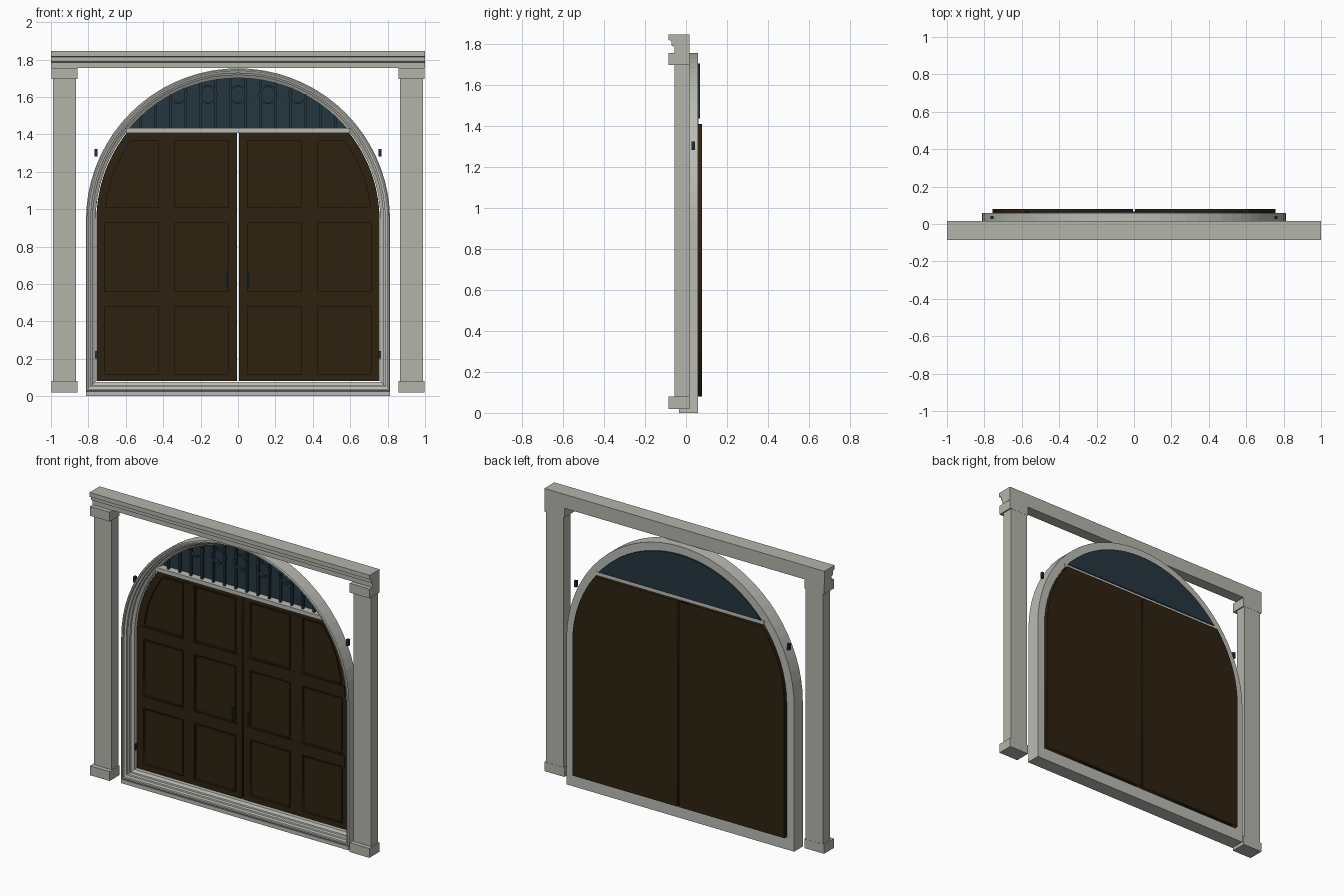
import bpy, bmesh, math

if "Cube" in bpy.data.objects:
    bpy.data.objects.remove(bpy.data.objects["Cube"])

SPRING = 0.94      # height where the arch starts
SEG = 36           # arch segments


def material(name, rgb):
    m = bpy.data.materials.new(name)
    m.diffuse_color = (*rgb, 1)
    m.use_nodes = True
    m.node_tree.nodes["Principled BSDF"].inputs["Base Color"].default_value = m.diffuse_color
    return m


STONE = material("column stone", (0.45, 0.46, 0.41))
TRIM = material("arch stone", (0.50, 0.50, 0.46))
WOOD = material("dark wood", (0.027, 0.016, 0.005))
IRON = material("blue iron", (0.018, 0.038, 0.050))
METAL = material("dark metal", (0.012, 0.030, 0.042))


def add_object(name, mesh, mat):
    ob = bpy.data.objects.new(name, mesh)
    bpy.context.collection.objects.link(ob)
    mesh.materials.clear()
    mesh.materials.append(mat)
    return ob


def plate(name, loops, y0, y1, mat):
    """Flat plate in the xz plane; loops after the first are holes."""
    cu = bpy.data.curves.new(name, 'CURVE')
    cu.dimensions = '2D'
    cu.fill_mode = 'BOTH'
    cu.extrude = (y1 - y0) / 2
    for pts in loops:
        s = cu.splines.new('POLY')
        s.points.add(len(pts) - 1)
        for p, (x, z) in zip(s.points, pts):
            p.co = (x, z, 0, 1)
        s.use_cyclic_u = True
    tmp = bpy.data.objects.new(name + "_curve", cu)
    bpy.context.collection.objects.link(tmp)
    dg = bpy.context.evaluated_depsgraph_get()
    me = bpy.data.meshes.new_from_object(tmp.evaluated_get(dg))
    bpy.data.objects.remove(tmp)
    for v in me.vertices:
        x, z, d = v.co
        v.co = (x, (y0 + y1) / 2 - d, z)
    bm = bmesh.new()
    bm.from_mesh(me)
    bmesh.ops.remove_doubles(bm, verts=bm.verts, dist=1e-5)
    bmesh.ops.recalc_face_normals(bm, faces=bm.faces)
    bm.to_mesh(me)
    bm.free()
    return add_object(name, me, mat)


def box(name, x0, x1, y0, y1, z0, z1, mat):
    bm = bmesh.new()
    bmesh.ops.create_cube(bm, size=1)
    for v in bm.verts:
        v.co = ((x0 + x1) / 2 + v.co.x * (x1 - x0),
                (y0 + y1) / 2 + v.co.y * (y1 - y0),
                (z0 + z1) / 2 + v.co.z * (z1 - z0))
    me = bpy.data.meshes.new(name)
    bm.to_mesh(me)
    bm.free()
    return add_object(name, me, mat)


def loft(name, rings, mat, closed):
    """Skin equal rings of points; closed joins last to first, else caps."""
    bm = bmesh.new()
    vs = [[bm.verts.new(p) for p in r] for r in rings]
    n = len(rings[0])
    for i in range(len(vs) if closed else len(vs) - 1):
        a, b = vs[i], vs[(i + 1) % len(vs)]
        for j in range(n):
            k = (j + 1) % n
            bm.faces.new((a[j], a[k], b[k], b[j]))
    if not closed:
        bm.faces.new(vs[0])
        bm.faces.new(vs[-1])
    bmesh.ops.recalc_face_normals(bm, faces=bm.faces)
    me = bpy.data.meshes.new(name)
    bm.to_mesh(me)
    bm.free()
    return add_object(name, me, mat)


def arch_x(z, r):
    return r if z <= SPRING else math.sqrt(max(r * r - (z - SPRING) ** 2, 0))


def arched_rect(side, x0, x1, z0, z1, r):
    """Rectangle whose outer edge is trimmed by the arch of radius r."""
    zs = [z0, z1]
    if arch_x(z1, r) < x1:
        start = max(z0, SPRING)
        zs = sorted({z0, *(start + (z1 - start) * i / 14 for i in range(15))})
    pts = [(x0, z0)] + [(min(x1, arch_x(z, r)), z) for z in zs] + [(x0, z1)]
    return [(side * x, z) for x, z in pts]


# Lintel with stepped front
steps = [(0.017, 1.755), (-0.056, 1.755), (-0.056, 1.785), (-0.07, 1.79),
         (-0.07, 1.813), (-0.085, 1.817), (-0.085, 1.845), (0.017, 1.845)]
loft("lintel", [[(x, y, z) for y, z in steps] for x in (-1, 1)], STONE, False)

# Columns with capitals and bases
for s, tag in ((-1, "left"), (1, "right")):
    def pair(a, b):
        return sorted((s * a, s * b))
    box(tag + "_column", *pair(0.865, 0.99), -0.056, 0.016, 0.08, 1.695, STONE)
    box(tag + "_capital", *pair(0.857, 0.998), -0.085, 0.017, 1.695, 1.755, STONE)
    box(tag + "_base", *pair(0.857, 0.998), -0.085, 0.017, 0.02, 0.08, STONE)

# Arched frame with stepped moulding, sill and transom
profile = [(0, 0.058), (0, -0.03), (0.006, -0.035), (0.014, -0.035),
           (0.014, -0.02), (0.026, -0.015), (0.026, 0.0), (0.036, 0.005),
           (0.036, 0.02), (0.052, 0.03), (0.052, 0.058)]


def frame_ring(d, y):
    r = 0.813 - d
    pts = [(-r, y, 0.025 + d), (r, y, 0.025 + d)]
    for i in range(SEG + 1):
        a = math.pi * i / SEG
        pts.append((r * math.cos(a), y, SPRING + r * math.sin(a)))
    return pts


loft("arch_frame", [frame_ring(d, y) for d, y in profile], TRIM, True)
box("sill", -0.813, 0.813, -0.035, 0.058, 0, 0.025, TRIM)
box("transom", -0.60, 0.60, 0.01, 0.06, 1.408, 1.434, TRIM)

# Fanlight panel behind vertical bars and rings
R = 0.762
a0 = math.asin((1.434 - SPRING) / R)
fan = [(R * math.cos(a), SPRING + R * math.sin(a))
       for a in (a0 + (math.pi - 2 * a0) * i / 24 for i in range(25))]
plate("fanlight_panel", [fan], 0.058, 0.068, IRON)
for i in range(-7, 7):
    x = 0.04 + 0.08 * i
    top = SPRING + math.sqrt(0.765 ** 2 - x * x)
    box("fanlight_bar", x - 0.006, x + 0.006, 0.028, 0.042, 1.43, top, IRON)
for i in range(-2, 3):
    loops = [[(0.16 * i + r * math.cos(t * math.pi / 12),
               1.612 + r * math.sin(t * math.pi / 12)) for t in range(24)]
             for r in (0.05, 0.041)]
    plate("fanlight_ring", loops, 0.026, 0.044, IRON)

# Double doors: back board, front framing with panel openings, rails, hardware
cols = [(0.05, 0.34), (0.425, 0.71)]
rows = [(0.115, 0.48), (0.56, 0.925), (1.01, 1.365)]
for s, tag in ((-1, "left"), (1, "right")):
    outline = arched_rect(s, 0.005, 0.757, 0.08, 1.408, 0.757)
    plate(tag + "_door_board", [outline], 0.064, 0.079, WOOD)
    holes = [arched_rect(s, a, b, c, d, 0.71) for a, b in cols for c, d in rows]
    plate(tag + "_door_framing", [outline] + holes, 0.05, 0.064, WOOD)
    for a, b in cols:
        for c, d in rows:
            field = arched_rect(s, a + 0.012, b - 0.012, c + 0.012, d - 0.012, 0.698)
            plate(tag + "_door_panel", [field], 0.058, 0.064, WOOD)
    for z in (0.52, 0.967):
        box(tag + "_door_rail", *sorted((s * 0.03, s * 0.728)),
            0.046, 0.052, z - 0.036, z + 0.036, WOOD)
    box(tag + "_door_stile", *sorted((s * 0.346, s * 0.419)),
        0.047, 0.052, 0.115, 1.37, WOOD)
    # Pull handle on two posts
    hx = s * 0.058
    box(tag + "_handle", hx - 0.005, hx + 0.005, 0.018, 0.028, 0.58, 0.667, METAL)
    for z in (0.59, 0.657):
        box(tag + "_handle_post", hx - 0.004, hx + 0.004, 0.026, 0.052,
            z - 0.005, z + 0.005, METAL)
    # Hinges
    for z in (0.222, 1.302):
        box(tag + "_hinge", s * 0.76 - 0.008, s * 0.76 + 0.008,
            0.028, 0.044, z - 0.02, z + 0.02, METAL)
